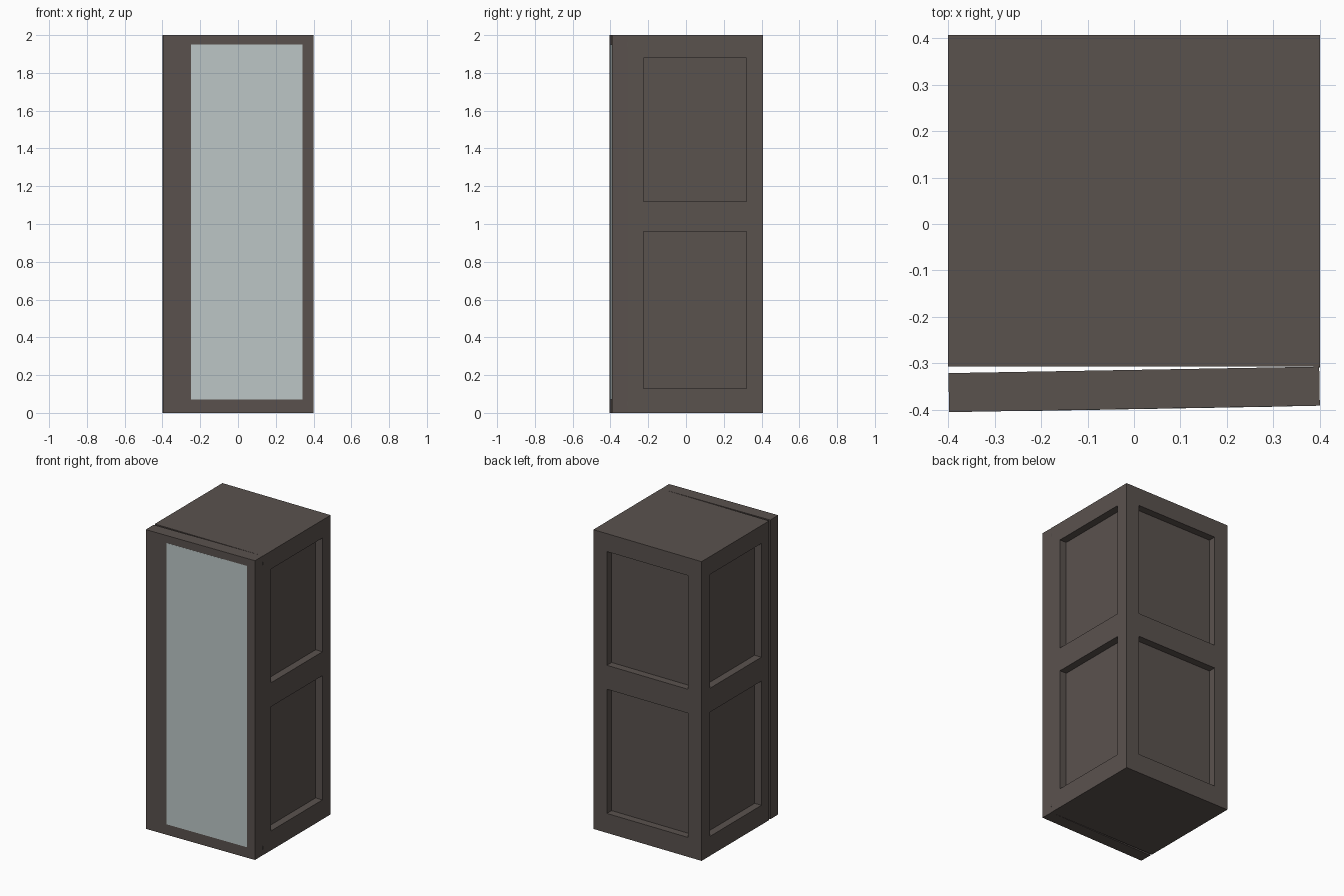
import bpy, bmesh, math
from mathutils import Matrix, Vector

if "Cube" in bpy.data.objects:
    bpy.data.objects.remove(bpy.data.objects["Cube"])

HINGE = Vector((0.3985, -0.307, 0.0))      # back right corner of the door
SWING = math.radians(1.0)                  # door stands slightly ajar
THICK = 0.084


def material(name, rgb):
    m = bpy.data.materials.new(name)
    m.diffuse_color = (*rgb, 1.0)
    m.use_nodes = True
    m.node_tree.nodes["Principled BSDF"].inputs["Base Color"].default_value = m.diffuse_color
    return m


metal = material("dark_brown_grey", (0.102, 0.084, 0.076))
glass = material("pale_glass", (0.510, 0.572, 0.572))


def finish(name, bm, mat):
    mesh = bpy.data.meshes.new(name)
    bmesh.ops.recalc_face_normals(bm, faces=bm.faces)
    bm.to_mesh(mesh)
    bm.free()
    mesh.materials.append(mat)
    obj = bpy.data.objects.new(name, mesh)
    bpy.context.collection.objects.link(obj)
    return obj


def add_box(bm, lo, hi):
    lo, hi = Vector(lo), Vector(hi)
    size = hi - lo
    mat = Matrix.Translation((lo + hi) / 2) @ Matrix.Diagonal((*size, 1.0))
    bmesh.ops.create_cube(bm, size=1.0, matrix=mat)


# Cabinet body: cut along the panel borders, then sink the panels
bm = bmesh.new()
add_box(bm, (-0.4, -0.307, 0.0), (0.4, 0.407, 2.0))
cuts = {0: (-0.30, 0.30), 1: (-0.225, 0.32), 2: (0.13, 0.96, 1.12, 1.88)}
for axis, values in cuts.items():
    normal = Vector((0, 0, 0))
    normal[axis] = 1.0
    for v in values:
        bmesh.ops.bisect_plane(bm, geom=bm.verts[:] + bm.edges[:] + bm.faces[:],
                               plane_co=normal * v, plane_no=normal)
bm.normal_update()
panels = []
for f in bm.faces:
    c, n = f.calc_center_median(), f.normal
    in_row = 0.13 < c.z < 0.96 or 1.12 < c.z < 1.88
    on_side = abs(n.x) > 0.9 and -0.225 < c.y < 0.32
    on_back = n.y > 0.9 and abs(c.x) < 0.30
    if in_row and (on_side or on_back):
        panels.append(f)
sunk = bmesh.ops.extrude_discrete_faces(bm, faces=panels)["faces"]
for f in sunk:
    f.normal_update()
    bmesh.ops.translate(bm, vec=f.normal * -0.05, verts=f.verts[:])
finish("cabinet_body", bm, metal)


def hang(obj):
    obj.location = HINGE
    obj.rotation_euler.z = SWING


# Door frame: two stiles and two rails, in hinge space (x runs to -0.798)
L, R, B, T = -0.6485, -0.0585, 0.07, 1.95
bm = bmesh.new()
add_box(bm, (-0.798, -THICK, 0), (L, 0, 2))
add_box(bm, (R, -THICK, 0), (0, 0, 2))
add_box(bm, (L, -THICK, 0), (R, 0, B))
add_box(bm, (L, -THICK, T), (R, 0, 2))
bmesh.ops.remove_doubles(bm, verts=bm.verts, dist=1e-5)
hang(finish("door_frame", bm, metal))

# Glass pane, flush with the frame
bm = bmesh.new()
add_box(bm, (L, -THICK - 0.0005, B), (R, 0, T))
hang(finish("door_glass", bm, glass))

# Small hinge pins in the seam
for name, z in (("upper_hinge", 1.95), ("lower_hinge", 0.05)):
    bm = bmesh.new()
    bmesh.ops.create_cone(bm, cap_ends=True, segments=12, radius1=0.004,
                          radius2=0.004, depth=0.02,
                          matrix=Matrix.Translation((0.396, -0.307, z)))
    finish(name, bm, metal)
